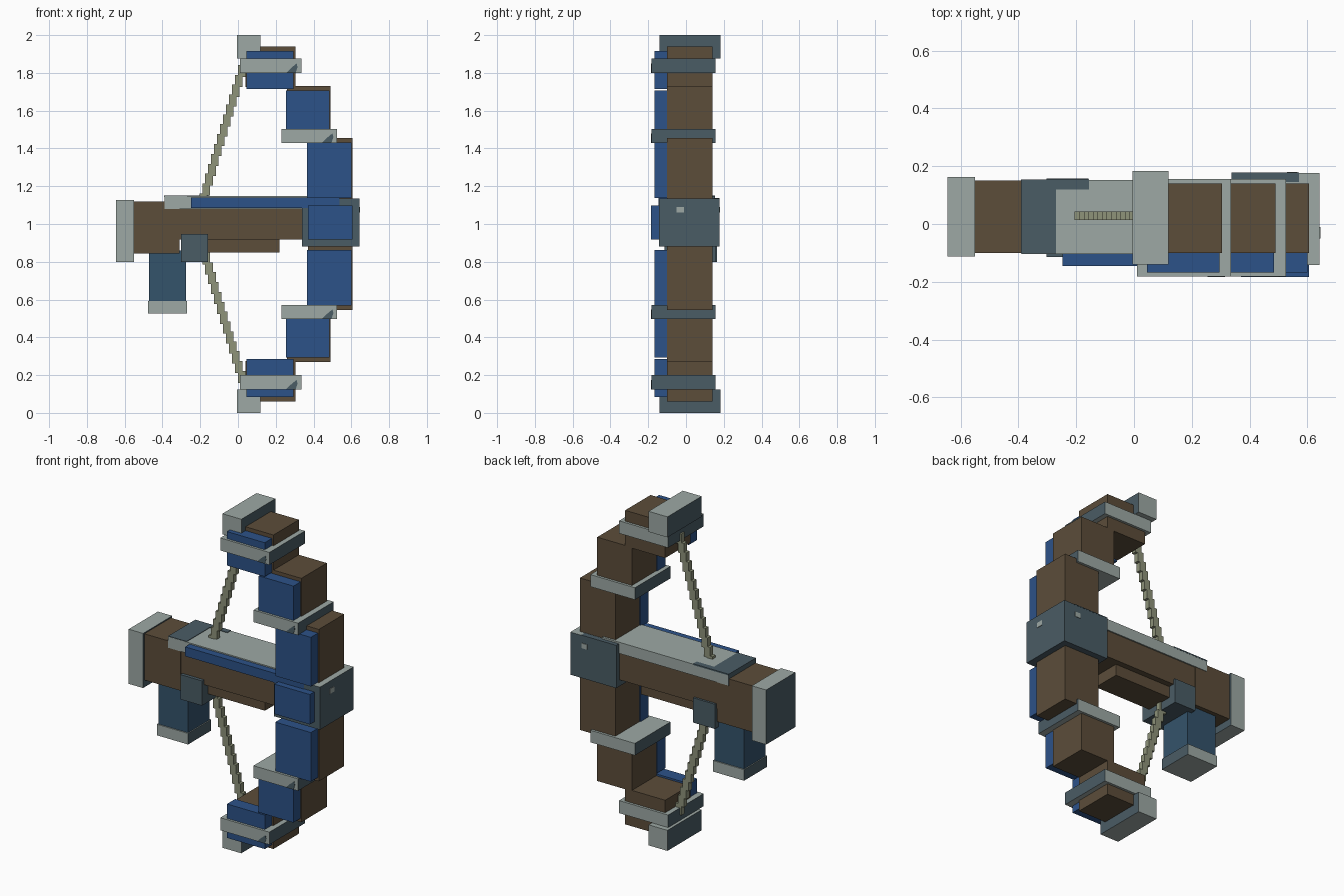
import bpy, bmesh
from mathutils import Vector

old = bpy.data.objects.get("Cube")
if old:
    bpy.data.objects.remove(old, do_unlink=True)


def material(name, rgb):
    lin = [((c / 255 + 0.055) / 1.055) ** 2.4 for c in rgb] + [1.0]
    m = bpy.data.materials.new(name)
    m.use_nodes = True
    m.diffuse_color = lin
    m.node_tree.nodes["Principled BSDF"].inputs["Base Color"].default_value = lin
    return m


WOOD = material("brown wood", (92, 77, 58))
BLUE = material("bright blue", (44, 82, 136))
LIGHT = material("pale steel", (157, 169, 165))
DARK = material("dark slate", (74, 92, 101))
GRIP = material("grip blue", (52, 83, 107))
CORD = material("bowstring", (142, 147, 122))


def finish(name, bm, mats, rule=None):
    bmesh.ops.recalc_face_normals(bm, faces=bm.faces)
    bm.normal_update()
    for f in bm.faces:
        f.material_index = rule(f.normal) if rule else 0
    me = bpy.data.meshes.new(name)
    bm.to_mesh(me)
    bm.free()
    for m in mats:
        me.materials.append(m)
    ob = bpy.data.objects.new(name, me)
    bpy.context.collection.objects.link(ob)
    return ob


def add_box(bm, x, y, z):
    lo, hi = Vector((x[0], y[0], z[0])), Vector((x[1], y[1], z[1]))
    for v in bmesh.ops.create_cube(bm, size=1)["verts"]:
        v.co = (lo + hi) / 2 + v.co * (hi - lo)


def box(name, x, y, z, *mats, rule=None):
    bm = bmesh.new()
    add_box(bm, x, y, z)
    return finish(name, bm, mats, rule)


def steel(name, x, y, z):
    # pale faces with darker ends along x
    return box(name, x, y, z, LIGHT, DARK, rule=lambda n: int(abs(n.x) > 0.5))


def flip(z):
    return (2 - z[1], 2 - z[0])


def worn_corner(name, x, z, y):
    # thin dark patch on the front of a steel band
    bm = bmesh.new()
    pts = [(-0.08, 0), (-0.03, 0), (-0.02, 0.03), (-0.025, 0.05), (-0.055, 0.025)]
    face = bm.faces.new([bm.verts.new((x + a, y - 0.002, z + b)) for a, b in pts])
    ext = bmesh.ops.extrude_face_region(bm, geom=[face])
    for v in ext["geom"]:
        if isinstance(v, bmesh.types.BMVert):
            v.co.y += 0.004
    finish(name, bm, [DARK])


# Bow limbs, mirrored about mid height
WOOD_Y, PANEL_Y, BAND_Y = (-0.10, 0.14), (-0.168, -0.09), (-0.182, 0.155)
for side in ("upper", "lower"):
    m = (lambda z: z) if side == "upper" else flip
    box(side + "_inner_limb", (0.37, 0.605), WOOD_Y, m((1.0, 1.455)), WOOD)
    box(side + "_middle_limb", (0.26, 0.49), WOOD_Y, m((1.44, 1.73)), WOOD)
    box(side + "_outer_limb", (0.04, 0.305), WOOD_Y, m((1.725, 1.94)), WOOD)
    box(side + "_inner_panel", (0.365, 0.6), PANEL_Y, m((1.138, 1.432)), BLUE)
    box(side + "_middle_panel", (0.255, 0.485), PANEL_Y, m((1.49, 1.708)), BLUE)
    box(side + "_outer_panel", (0.045, 0.295), PANEL_Y, m((1.714, 1.917)), BLUE)
    for name, x, z in (("_middle_band", (0.23, 0.525), m((1.43, 1.502))),
                       ("_outer_band", (0.01, 0.335), m((1.8, 1.875)))):
        steel(side + name, x, BAND_Y, z)
        worn_corner(side + name + "_wear", x[1], z[0], BAND_Y[0])
    steel(side + "_tip", (-0.005, 0.12), (-0.14, 0.183), m((1.877, 2.0)))

    # Stepped bowstring
    bm = bmesh.new()
    steps = 14
    for i in range(steps):
        t = i / (steps - 1)
        x, z = -0.185 + 0.205 * t, 1.13 + 0.68 * t
        add_box(bm, (x - 0.02, x + 0.02), (0.013, 0.043), m((z - 0.032, z + 0.032)))
    finish(side + "_string", bm, [CORD])

# Central bow mount
box("bow_mount", (0.338, 0.642), (-0.142, 0.177), (0.88, 1.135), DARK, LIGHT,
    rule=lambda n: int(n.z > 0.5))
box("mount_top_strip", (0.338, 0.57), (0.145, 0.178), (1.132, 1.137), DARK)
box("mount_panel", (0.37, 0.605), (-0.184, -0.13), (0.918, 1.097), BLUE)
for name, x, y in (("side_rivet", (0.638, 0.645), (-0.05, -0.01)),
                   ("rear_rivet", (0.53, 0.565), (0.174, 0.18))):
    box(name, x, y, (1.06, 1.09), LIGHT)

# Stock
box("stock_rear", (-0.56, -0.31), (-0.10, 0.15), (0.843, 1.12), WOOD)
box("stock_body", (-0.32, 0.36), (-0.095, 0.145), (0.918, 1.085), WOOD)
box("stock_underside", (-0.17, 0.22), (-0.06, 0.11), (0.85, 0.93), WOOD)
steel("butt_plate", (-0.645, -0.55), (-0.113, 0.163), (0.80, 1.127))

# Top rail with its dark rear end
steel("top_rail", (-0.39, 0.45), (-0.103, 0.153), (1.08, 1.147))
box("rail_rear_cap", (-0.391, -0.27), (-0.102, 0.154), (1.142, 1.15), DARK)
box("rail_corner_cap", (-0.27, -0.155), (0.12, 0.154), (1.142, 1.15), DARK)
box("rail_panel", (-0.248, 0.538), (-0.146, -0.095), (1.084, 1.14), BLUE)

# Grip and trigger bracket
box("grip", (-0.472, -0.275), (-0.08, 0.125), (0.58, 0.86), GRIP)
steel("grip_cap", (-0.477, -0.27), (-0.087, 0.132), (0.527, 0.593))
box("trigger_bracket", (-0.302, -0.158), (-0.115, 0.158), (0.80, 0.948), DARK)
